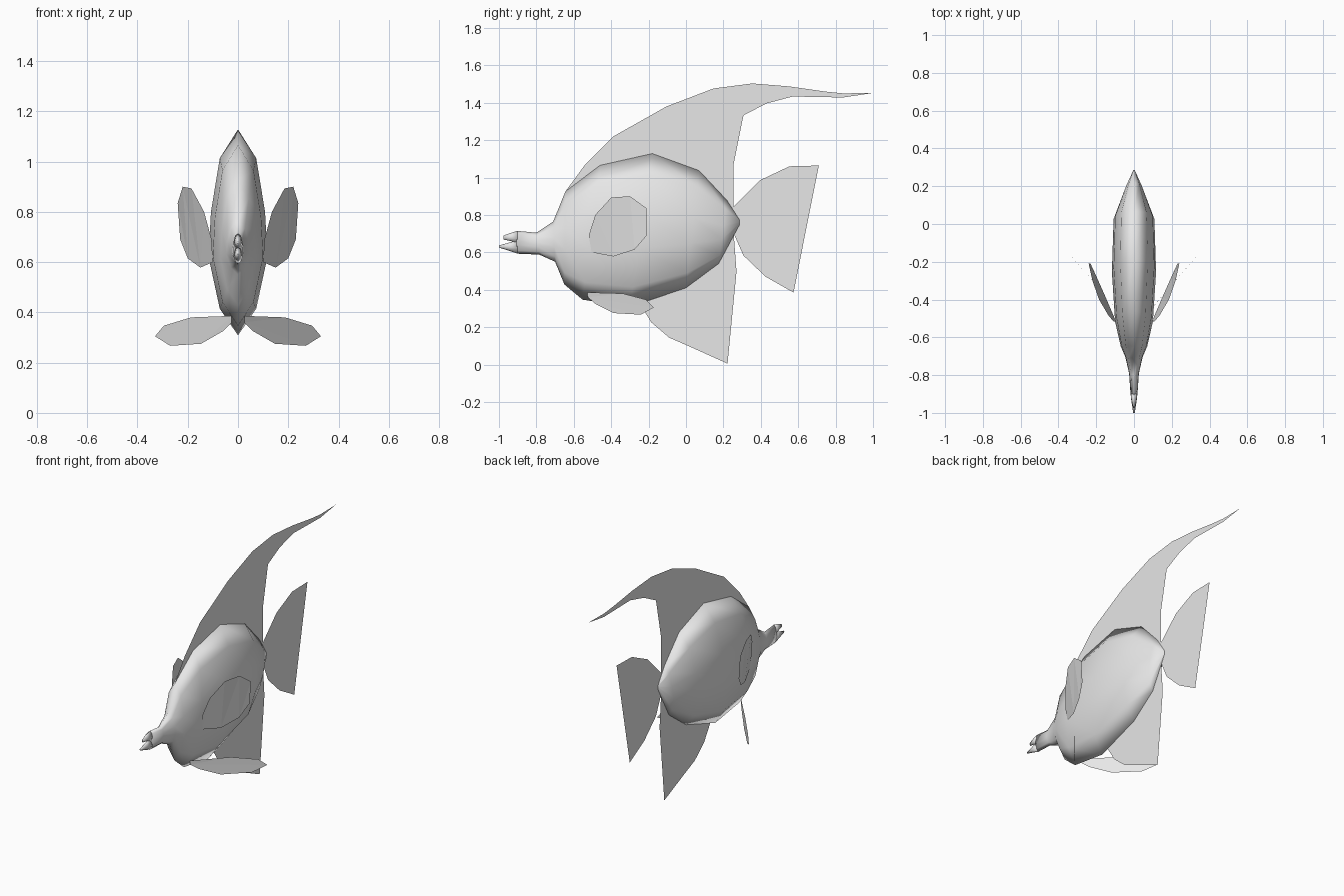
import bpy
import bmesh

grey = bpy.data.materials.new("pale grey")
grey.diffuse_color = (0.8, 0.8, 0.8, 1)


def make_object(name, bm, smooth=False):
    mesh = bpy.data.meshes.new(name)
    bm.to_mesh(mesh)
    bm.free()
    for p in mesh.polygons:
        p.use_smooth = smooth
    mesh.materials.append(grey)
    obj = bpy.data.objects.new(name, mesh)
    bpy.context.collection.objects.link(obj)
    return obj


# Half cross-section: (fraction down from the ridge, fraction of half width)
HALF = [(0, 0), (0.14, 0.62), (0.4, 0.92), (0.62, 1), (0.87, 0.62), (1, 0)]
RING = HALF + [(t, -w) for t, w in HALF[-2:0:-1]]


def loft(name, sections):
    """Skin sections given as (top y, top z, bottom y, bottom z, half width)."""
    bm = bmesh.new()
    rings = []
    for y0, z0, y1, z1, w in sections:
        rings.append([bm.verts.new((x * w, y0 + (y1 - y0) * t, z0 + (z1 - z0) * t))
                      for t, x in RING])
    n = len(RING)
    for a, b in zip(rings, rings[1:]):
        for i in range(n):
            j = (i + 1) % n
            bm.faces.new((a[i], a[j], b[j], b[i]))
    bm.faces.new(rings[0])
    bm.faces.new(rings[-1][::-1])
    bmesh.ops.recalc_face_normals(bm, faces=bm.faces)
    return make_object(name, bm, True)


def sheet(name, points):
    """Thin single-layer fin from an outline."""
    bm = bmesh.new()
    face = bm.faces.new([bm.verts.new(p) for p in points])
    bmesh.ops.triangulate(bm, faces=[face])
    return make_object(name, bm)


def flat_fin(name, outline):
    return sheet(name, [(0, y, z) for y, z in outline])


# Body from snout to tail root
loft("body", [
    (-0.905, 0.715, -0.905, 0.593, 0.018),
    (-0.80, 0.705, -0.785, 0.588, 0.026),
    (-0.71, 0.765, -0.70, 0.55, 0.046),
    (-0.645, 0.925, -0.65, 0.428, 0.07),
    (-0.46, 1.065, -0.553, 0.347, 0.10),
    (-0.18, 1.128, -0.30, 0.308, 0.117),
    (0.07, 1.037, 0.0, 0.41, 0.108),
    (0.22, 0.877, 0.175, 0.54, 0.045),
    (0.285, 0.775, 0.285, 0.745, 0.004),
])

# Open mouth
loft("upper_lip", [(-0.90, 0.715, -0.90, 0.645, 0.018),
                   (-0.94, 0.703, -0.935, 0.66, 0.013),
                   (-0.975, 0.69, -0.975, 0.668, 0.004)])
loft("lower_lip", [(-0.90, 0.665, -0.90, 0.593, 0.018),
                   (-0.935, 0.655, -0.95, 0.61, 0.013),
                   (-1.0, 0.637, -1.0, 0.625, 0.004)])

# Back fin with its long trailing streamer
flat_fin("dorsal_fin", [
    (-0.645, 0.925), (-0.543, 1.064), (-0.388, 1.22), (-0.104, 1.38),
    (0.147, 1.476), (0.355, 1.503), (0.553, 1.487), (0.74, 1.46),
    (0.84, 1.45), (1.0, 1.452), (0.84, 1.428), (0.57, 1.433),
    (0.43, 1.396), (0.307, 1.332), (0.254, 1.21), (0.217, 1.075),
    (0.254, 0.83), (0.2, 0.8), (0.0, 0.95), (-0.3, 0.95)])

# Belly fin
flat_fin("anal_fin", [
    (0.255, 0.70), (0.27, 0.497), (0.222, 0.203), (0.222, 0.005),
    (0.02, 0.096), (-0.09, 0.144), (-0.185, 0.225), (-0.25, 0.33),
    (0.0, 0.5), (0.18, 0.65)])

# Tail fin
flat_fin("tail_fin", [
    (0.25, 0.84), (0.393, 0.984), (0.553, 1.06), (0.71, 1.064),
    (0.575, 0.385), (0.425, 0.47), (0.307, 0.583), (0.26, 0.69)])

# Paired side fins, mirrored across the body
PECTORAL = [(0.10, -0.505, 0.60), (0.15, -0.388, 0.578), (0.20, -0.275, 0.615),
            (0.23, -0.21, 0.69), (0.24, -0.21, 0.835), (0.22, -0.30, 0.90),
            (0.185, -0.40, 0.893), (0.135, -0.485, 0.80), (0.105, -0.52, 0.69)]
PELVIC = [(0.025, -0.527, 0.386), (0.187, -0.338, 0.38), (0.295, -0.213, 0.347),
          (0.33, -0.172, 0.305), (0.27, -0.242, 0.267), (0.147, -0.385, 0.275),
          (0.06, -0.485, 0.325), (0.025, -0.525, 0.36)]
for side, s in (("right", 1), ("left", -1)):
    for part, pts in (("pectoral_fin", PECTORAL), ("pelvic_fin", PELVIC)):
        sheet(f"{side}_{part}", [(s * x, y, z) for x, y, z in pts])
